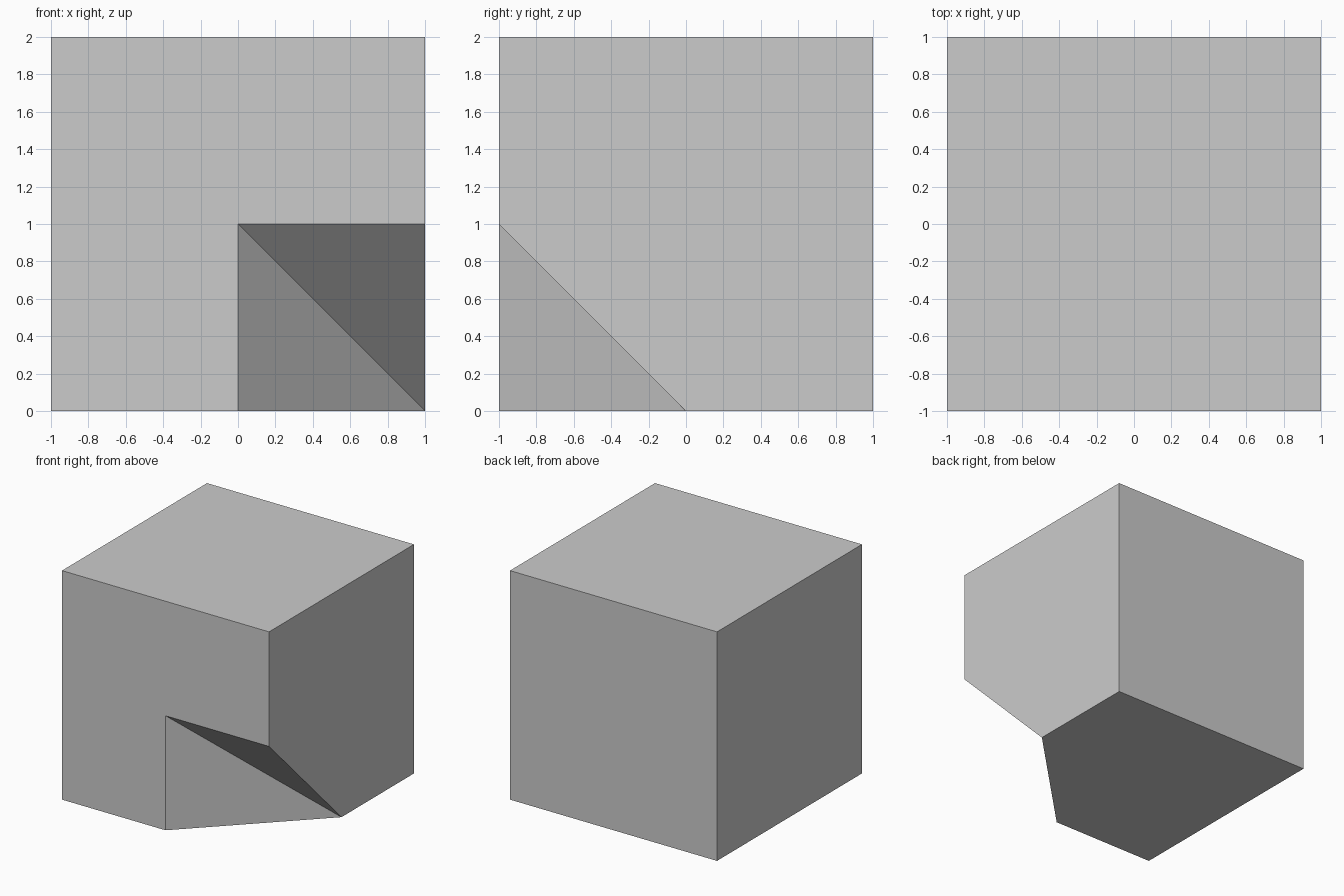
import bpy, bmesh
from mathutils import Vector

if "Cube" in bpy.data.objects:
    bpy.data.objects.remove(bpy.data.objects["Cube"])

# Main block
bpy.ops.mesh.primitive_cube_add(size=2, location=(0, 0, 1))
block = bpy.context.object
block.name = "notched_block"

# Notch cutter: triangular prism swept along the notch's inner edge
inner_top = Vector((0, -1, 1))
sweep = Vector((1, 1, -1))
start = inner_top - 0.5 * sweep
profile = [start, start + Vector((3, 0, 0)), start + Vector((0, 0, -3))]

bm = bmesh.new()
face = bm.faces.new([bm.verts.new(p) for p in profile])
ext = bmesh.ops.extrude_face_region(bm, geom=[face], use_keep_orig=True)
bmesh.ops.translate(bm, vec=2 * sweep,
                    verts=[g for g in ext["geom"] if isinstance(g, bmesh.types.BMVert)])
bmesh.ops.recalc_face_normals(bm, faces=bm.faces)
mesh = bpy.data.meshes.new("notch_cutter")
bm.to_mesh(mesh)
bm.free()
cutter = bpy.data.objects.new("notch_cutter", mesh)
bpy.context.collection.objects.link(cutter)
cutter.hide_render = True

# Cut the front right lower corner
mod = block.modifiers.new("notch", 'BOOLEAN')
mod.operation = 'DIFFERENCE'
mod.solver = 'EXACT'
mod.object = cutter
bpy.context.view_layer.objects.active = block
bpy.ops.object.modifier_apply(modifier=mod.name)
bpy.data.objects.remove(cutter)
